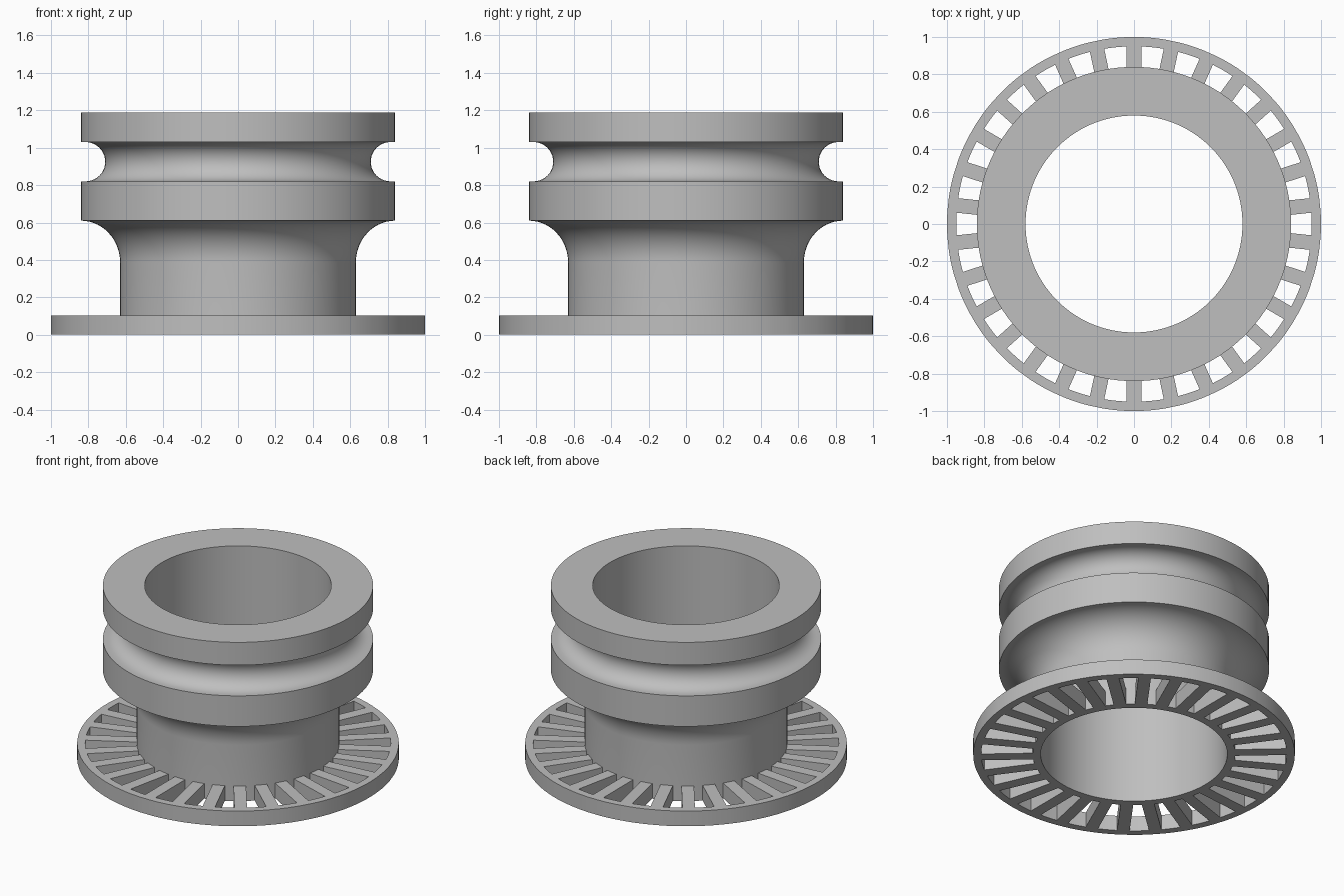
import bpy, bmesh, math

if "Cube" in bpy.data.objects:
    bpy.data.objects.remove(bpy.data.objects["Cube"])

GREY = bpy.data.materials.new("grey")
GREY.diffuse_color = (0.52, 0.52, 0.52, 1)
GREY.use_nodes = True
GREY.node_tree.nodes["Principled BSDF"].inputs["Base Color"].default_value = GREY.diffuse_color
BASE_H = 0.104
SLOTS = 30


def finish(name, bm):
    bmesh.ops.recalc_face_normals(bm, faces=bm.faces)
    mesh = bpy.data.meshes.new(name)
    bm.to_mesh(mesh)
    bm.free()
    mesh.materials.append(GREY)
    obj = bpy.data.objects.new(name, mesh)
    bpy.context.collection.objects.link(obj)
    bpy.ops.object.select_all(action='DESELECT')
    obj.select_set(True)
    bpy.context.view_layer.objects.active = obj
    bpy.ops.object.shade_smooth_by_angle(angle=math.radians(30))
    return obj


def arc(cr, cz, a, b, start, end, n):
    """Points (radius, z) on an elliptical arc, angles in degrees."""
    out = []
    for i in range(n + 1):
        t = math.radians(start + (end - start) * i / n)
        out.append((cr + a * math.cos(t), cz + b * math.sin(t)))
    return out


def lathe(name, profile, segments=120):
    bm = bmesh.new()
    rings = []
    for s in range(segments):
        t = 2 * math.pi * s / segments
        rings.append([bm.verts.new((r * math.cos(t), r * math.sin(t), z)) for r, z in profile])
    n = len(profile)
    for s in range(segments):
        p, q = rings[s], rings[(s + 1) % segments]
        for i in range(n):
            j = (i + 1) % n
            bm.faces.new((p[i], q[i], q[j], p[j]))
    return finish(name, bm)


# Hollow hub: column, flared shoulder, band, round groove, top band
profile = [(0.58, 0), (0.63, 0)]
profile += arc(0.84, 0.385, 0.21, 0.225, 180, 90, 14)
profile += [(0.84, 0.82)]
profile += arc(0.815, 0.925, 0.105, 0.105, 270, 90, 20)
profile += [(0.84, 1.03), (0.84, 1.187), (0.58, 1.187)]
lathe("hub", profile)

# Slotted flange: thin outer rim joined to the hub by parallel-sided spokes
bm = bmesh.new()
R_IN, R_RIM, HALF = 0.628, 0.95, 0.039
pitch = 2 * math.pi / SLOTS
a_rim = math.asin(HALF / R_RIM)
a_in = math.asin(HALF / R_IN)


def vert(r, t):
    return bm.verts.new((r * math.cos(t), r * math.sin(t), 0))


inner, outer = [], []
for k in range(SLOTS):
    mid = (k + 0.5) * pitch
    angles = [mid - a_rim, mid + a_rim]
    gap = pitch - 2 * a_rim
    angles += [mid + a_rim + gap * f / 3 for f in (1, 2)]
    ring = [vert(R_RIM, t) for t in angles]
    inner += ring
    outer += [vert(1.0, t) for t in angles]
    bm.faces.new((vert(R_IN, mid - a_in), ring[0], ring[1], vert(R_IN, mid + a_in)))
for i in range(len(inner)):
    j = (i + 1) % len(inner)
    bm.faces.new((inner[i], outer[i], outer[j], inner[j]))
top = bmesh.ops.extrude_face_region(bm, geom=bm.faces[:], use_keep_orig=True)
bmesh.ops.translate(bm, vec=(0, 0, BASE_H),
                    verts=[g for g in top["geom"] if isinstance(g, bmesh.types.BMVert)])
finish("slotted_flange", bm)
